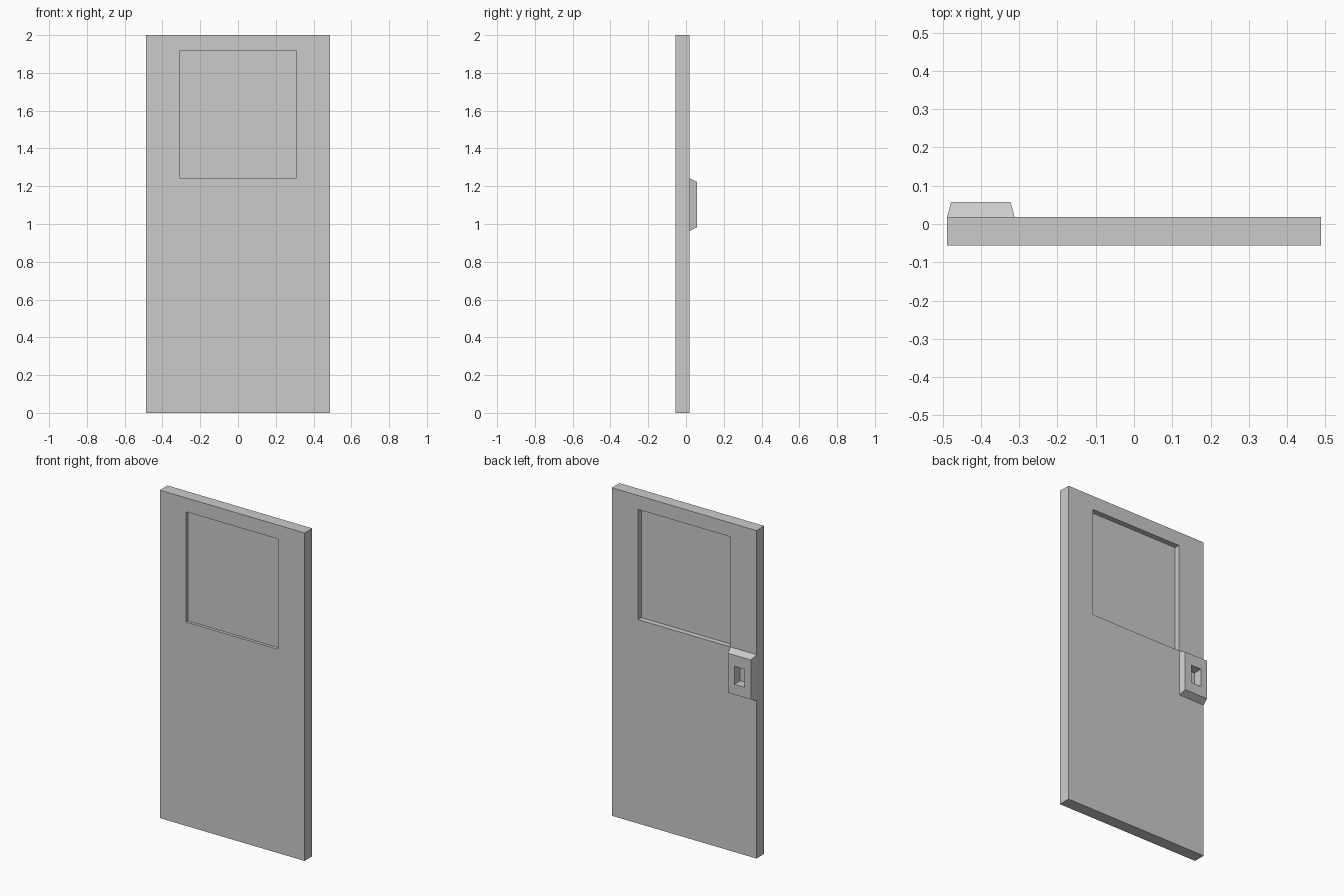
import bpy, bmesh

if "Cube" in bpy.data.objects:
    bpy.data.objects.remove(bpy.data.objects["Cube"])


def block(name, x, y, z, inset=(0, 0)):
    """Box from ranges; inset tapers the +y (back) face in x and z."""
    bm = bmesh.new()
    bmesh.ops.create_cube(bm, size=1)
    for v in bm.verts:
        back = v.co.y > 0
        sx, sz = (1 if v.co.x > 0 else -1), (1 if v.co.z > 0 else -1)
        v.co.x = x[sx > 0] - sx * inset[0] * back
        v.co.z = z[sz > 0] - sz * inset[1] * back
        v.co.y = y[back]
    mesh = bpy.data.meshes.new(name)
    bm.to_mesh(mesh)
    bm.free()
    ob = bpy.data.objects.new(name, mesh)
    bpy.context.collection.objects.link(ob)
    return ob


def cut(target, cutter):
    cutter.hide_render = True
    cutter.hide_set(True)
    mod = target.modifiers.new(cutter.name, 'BOOLEAN')
    mod.operation = 'DIFFERENCE'
    mod.solver = 'EXACT'
    mod.object = cutter
    bpy.context.view_layer.objects.active = target
    bpy.ops.object.modifier_apply(modifier=mod.name)


FRONT, BACK, OUTER = -0.056, 0.018, 0.057

# Door slab and tapered lock housing on the back
door = block("door_panel", (-0.488, 0.488), (FRONT, BACK), (0, 2))
lock = block("lock_housing", (-0.488, -0.312), (BACK, OUTER), (0.962, 1.243), (0.01, 0.02))

# Window recesses, shallow in front and deeper behind
wx, wz = (-0.31, 0.31), (1.243, 1.915)
front_recess = block("window_cutter_front", wx, (-0.1, -0.038), wz)
back_recess = block("window_cutter_back", wx, (-0.015, 0.1), wz)

# Rectangular finger pocket through the housing into the slab
pocket = block("pocket_cutter", (-0.436, -0.366), (0.0, 0.1), (1.045, 1.155))

for cutter in (front_recess, back_recess, pocket):
    cut(door, cutter)
cut(lock, pocket)
for cutter in (front_recess, back_recess, pocket):
    bpy.data.objects.remove(cutter)
